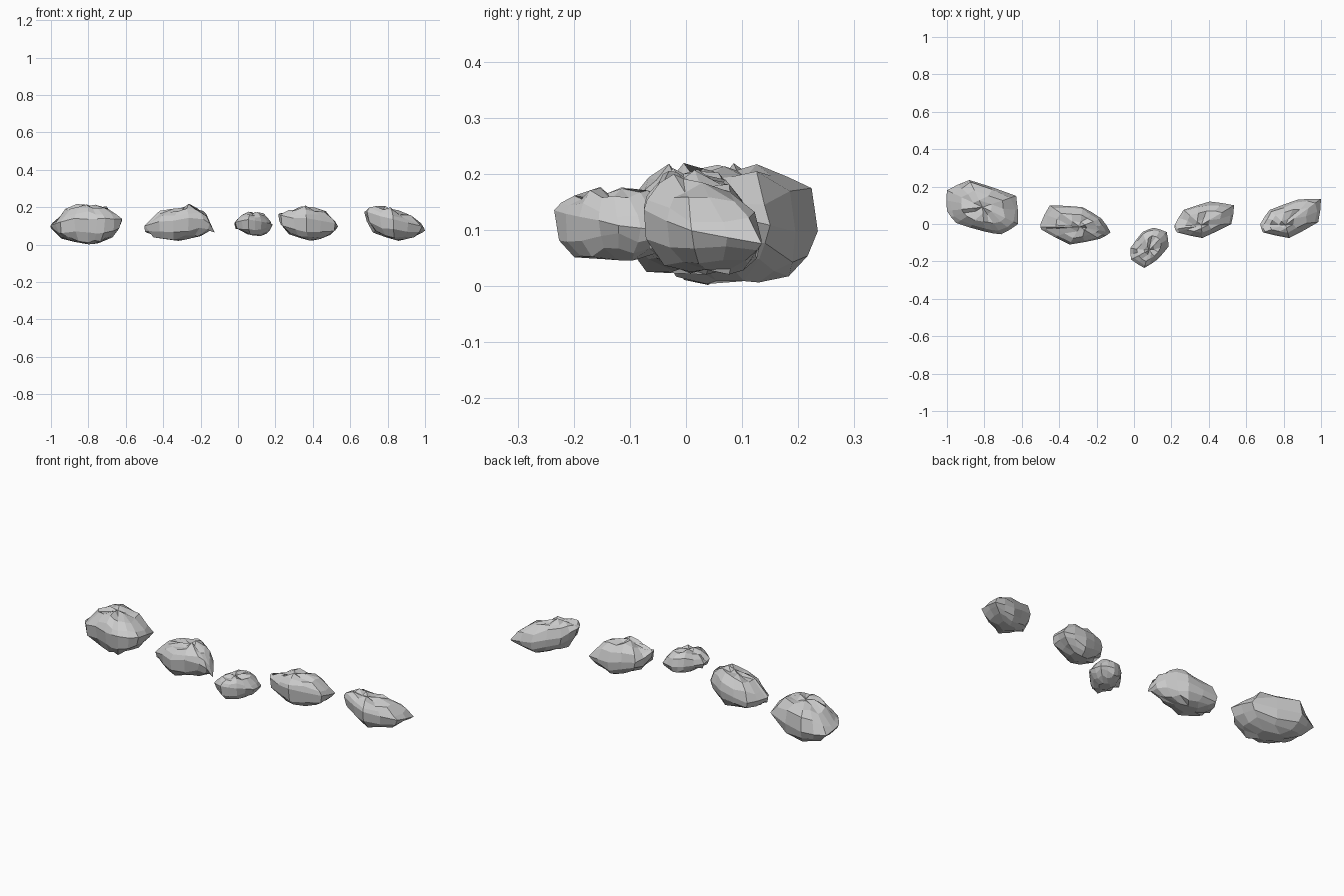
import bpy, bmesh, random
from mathutils import Vector

if "Cube" in bpy.data.objects:
    bpy.data.objects.remove(bpy.data.objects["Cube"])

random.seed(4)

def height(profile, x):
    # linear lookup in an (x, z) silhouette
    if x <= profile[0][0]:
        return profile[0][1]
    for (x0, z0), (x1, z1) in zip(profile, profile[1:]):
        if x <= x1:
            return z0 + (z1 - z0) * (x - x0) / (x1 - x0)
    return profile[-1][1]

# (plan scale, relative height) from underside to crown
RINGS = [(.34, -1), (.70, -.84), (.93, -.48), (1, .08), (.89, .55), (.62, .86), (.25, 1)]

def rock(name, plan, top, bottom, crown, base, tilt=0.0):
    n = len(plan)
    c = sum((Vector(p) for p in plan), Vector((0, 0))) / n
    # plan outline with slightly bulged midpoints
    outline = []
    for i in range(n):
        a, b = Vector(plan[i]), Vector(plan[(i + 1) % n])
        outline += [a, c + ((a + b) / 2 - c) * 1.02]
    m = len(outline)
    bm = bmesh.new()

    def point(x, y, h, dz=0):
        hi, lo = height(top, x), height(bottom, x)
        mid = (hi + lo) / 2 + tilt * (y - c.y) * (1 - abs(h))
        z = mid + ((hi - mid) * h if h > 0 else (mid - lo) * h)
        return bm.verts.new((x, y, z + dz))

    rings = []
    for s, h in RINGS:
        pole = Vector(crown if h > .1 else base)
        coarse = abs(h) == 1                 # broader facets near the poles
        ring = []
        for i, p in enumerate(outline):
            if coarse and i % 2:
                ring.append(ring[-1])
                continue
            k = s if s == 1 else s * random.uniform(.93, 1.05)
            q = pole.lerp(p, k)
            dz = 0
            if h == 1:                       # chipped crown
                dz = -.02 if i % 4 == 0 else 0
            elif s < 1 and h > -.9:
                dz = random.uniform(-.012, .008)
            ring.append(point(q.x, q.y, h, dz))
        rings.append(ring)

    def face(*verts):
        unique = list(dict.fromkeys(verts))
        if len(unique) > 2:
            bm.faces.new(unique)

    for a, b in zip(rings, rings[1:]):
        for i in range(m):
            j = (i + 1) % m
            face(a[i], a[j], b[j], b[i])
    face(*reversed(rings[0]))
    high = point(*crown, 1, -.01)
    for i in range(m):
        face(high, rings[-1][i], rings[-1][(i + 1) % m])
    bmesh.ops.recalc_face_normals(bm, faces=bm.faces)
    me = bpy.data.meshes.new(name)
    bm.to_mesh(me)
    bm.free()
    bpy.context.collection.objects.link(bpy.data.objects.new(name, me))

# large rounded boulder
rock("boulder_large",
     [(-1, .18), (-.88, .235), (-.63, .15), (-.62, 0), (-.71, -.055), (-.80, -.04), (-.95, .005), (-1, .07)],
     [(-1, .13), (-.94, .19), (-.88, .22), (-.70, .21), (-.64, .175), (-.62, .15)],
     [(-1, .08), (-.96, .03), (-.79, 0), (-.71, .015), (-.64, .05), (-.62, .1)],
     (-.81, .09), (-.80, .08), -.2)
# pointed rock
rock("rock_pointed",
     [(-.50, 0), (-.45, .10), (-.275, .09), (-.175, .03), (-.125, -.045), (-.185, -.08), (-.345, -.11), (-.495, -.03)],
     [(-.5, .13), (-.42, .185), (-.32, .195), (-.26, .22), (-.17, .19), (-.14, .13), (-.125, .065)],
     [(-.5, .06), (-.46, .04), (-.32, .02), (-.16, .05), (-.125, .055)],
     (-.29, -.015), (-.34, .01), -.15)
# small rock
rock("rock_small",
     [(-.02, -.13), (.045, -.043), (.105, -.02), (.175, -.043), (.185, -.12), (.125, -.19), (.055, -.235), (-.015, -.19)],
     [(-.02, .135), (.05, .177), (.135, .172), (.185, .14)],
     [(-.02, .08), (.05, .055), (.12, .045), (.185, .07)],
     (.08, -.14), (.09, -.12), -.15)
# two long rocks
rock("rock_long_inner",
     [(.215, -.01), (.265, .075), (.405, .12), (.535, .10), (.52, 0), (.365, -.075), (.23, -.045)],
     [(.215, .20), (.27, .19), (.36, .21), (.43, .195), (.535, .16)],
     [(.215, .11), (.245, .06), (.39, .02), (.535, .05)],
     (.36, -.005), (.39, .05), -.2)
rock("rock_long_outer",
     [(.675, 0), (.725, .075), (.875, .13), (1, .135), (.985, .01), (.83, -.075), (.69, -.045)],
     [(.675, .21), (.70, .22), (.80, .205), (.91, .165), (1, .125)],
     [(.675, .12), (.72, .06), (.86, .02), (1, .055)],
     (.81, -.005), (.85, .05), -.2)
